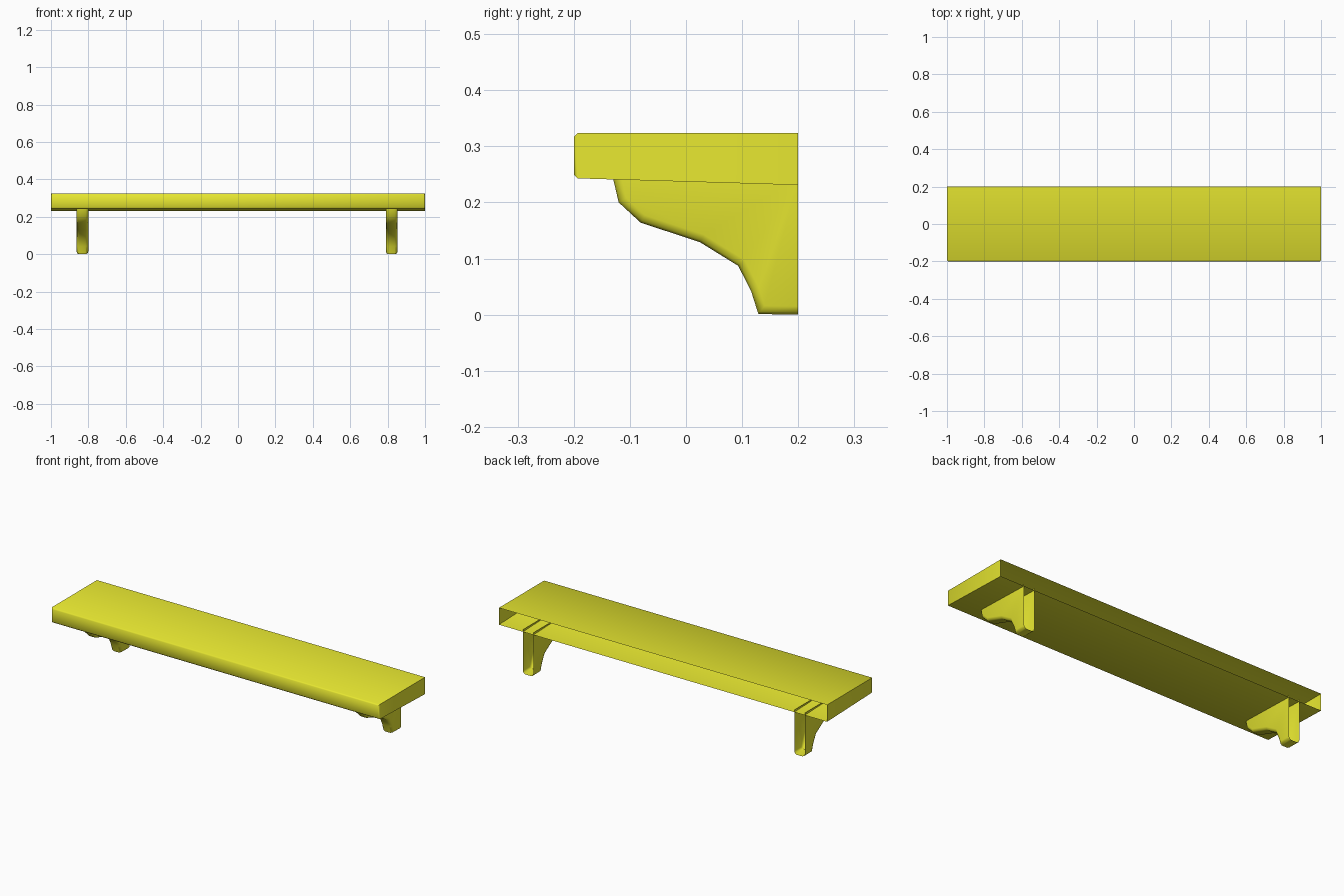
import bpy, bmesh, math

if "Cube" in bpy.data.objects:
    bpy.data.objects.remove(bpy.data.objects["Cube"])

yellow = bpy.data.materials.new("yellow_paint")
yellow.diffuse_color = (0.8, 0.8, 0.03, 1)
yellow.use_nodes = True
yellow.node_tree.nodes["Principled BSDF"].inputs["Base Color"].default_value = yellow.diffuse_color


def finish(bm, name, angle):
    bmesh.ops.recalc_face_normals(bm, faces=bm.faces)
    return bm


def to_object(bm, name, angle):
    mesh = bpy.data.meshes.new(name)
    bm.to_mesh(mesh)
    bm.free()
    mesh.materials.append(yellow)
    ob = bpy.data.objects.new(name, mesh)
    bpy.context.collection.objects.link(ob)
    bpy.ops.object.select_all(action='DESELECT')
    ob.select_set(True)
    bpy.context.view_layer.objects.active = ob
    bpy.ops.object.shade_smooth_by_angle(angle=math.radians(angle))
    return ob


def prism(profile, x0, x1):
    """Extrude a (y, z) outline along x; returns the bmesh and both caps."""
    bm = bmesh.new()
    a = [bm.verts.new((x0, y, z)) for y, z in profile]
    b = [bm.verts.new((x1, y, z)) for y, z in profile]
    caps = [bm.faces.new(a), bm.faces.new(b[::-1])]
    n = len(profile)
    for i in range(n):
        j = (i + 1) % n
        bm.faces.new((a[j], a[i], b[i], b[j]))
    bmesh.ops.recalc_face_normals(bm, faces=bm.faces)
    return bm, caps


def open_sides(bm, test):
    """Remove the faces whose vertices all pass the test."""
    gone = [f for f in bm.faces if all(test(v.co) for v in f.verts)]
    bmesh.ops.delete(bm, geom=gone, context='FACES')


# Shelf board: tapered underside, chamfered front rim, hollow and open at the back
bm, _ = prism([(-0.2, 0.243), (0.2, 0.231), (0.2, 0.324), (-0.2, 0.324)], -1, 1)
rim = [e for e in bm.edges if all(v.co.y < -0.19 for v in e.verts)]
bmesh.ops.bevel(bm, geom=rim, offset=0.007, segments=1, affect='EDGES')
open_sides(bm, lambda c: c.y > 0.199)
to_object(bm, "shelf_board", 50)

# Brackets: curved profile with chamfered edges, open at the back and top
TOP = 0.243
outline = [(0.2, TOP), (-0.13, TOP), (-0.12, 0.2), (-0.081, 0.164),
           (0.025, 0.129), (0.093, 0.087), (0.116, 0.042), (0.129, 0.001),
           (0.2, 0.0)]
for name, x in (("left_bracket", -0.832), ("right_bracket", 0.822)):
    bm, caps = prism(outline, x - 0.032, x + 0.032)
    edges = [e for f in caps for e in f.edges
             if not all(v.co.z > TOP - 0.001 for v in e.verts)
             and not all(v.co.y > 0.199 for v in e.verts)]
    bmesh.ops.bevel(bm, geom=edges, offset=0.015, segments=2, profile=0.5,
                    affect='EDGES')
    open_sides(bm, lambda c: c.y > 0.199)
    open_sides(bm, lambda c: c.z > TOP - 0.001)
    to_object(bm, name, 60)
